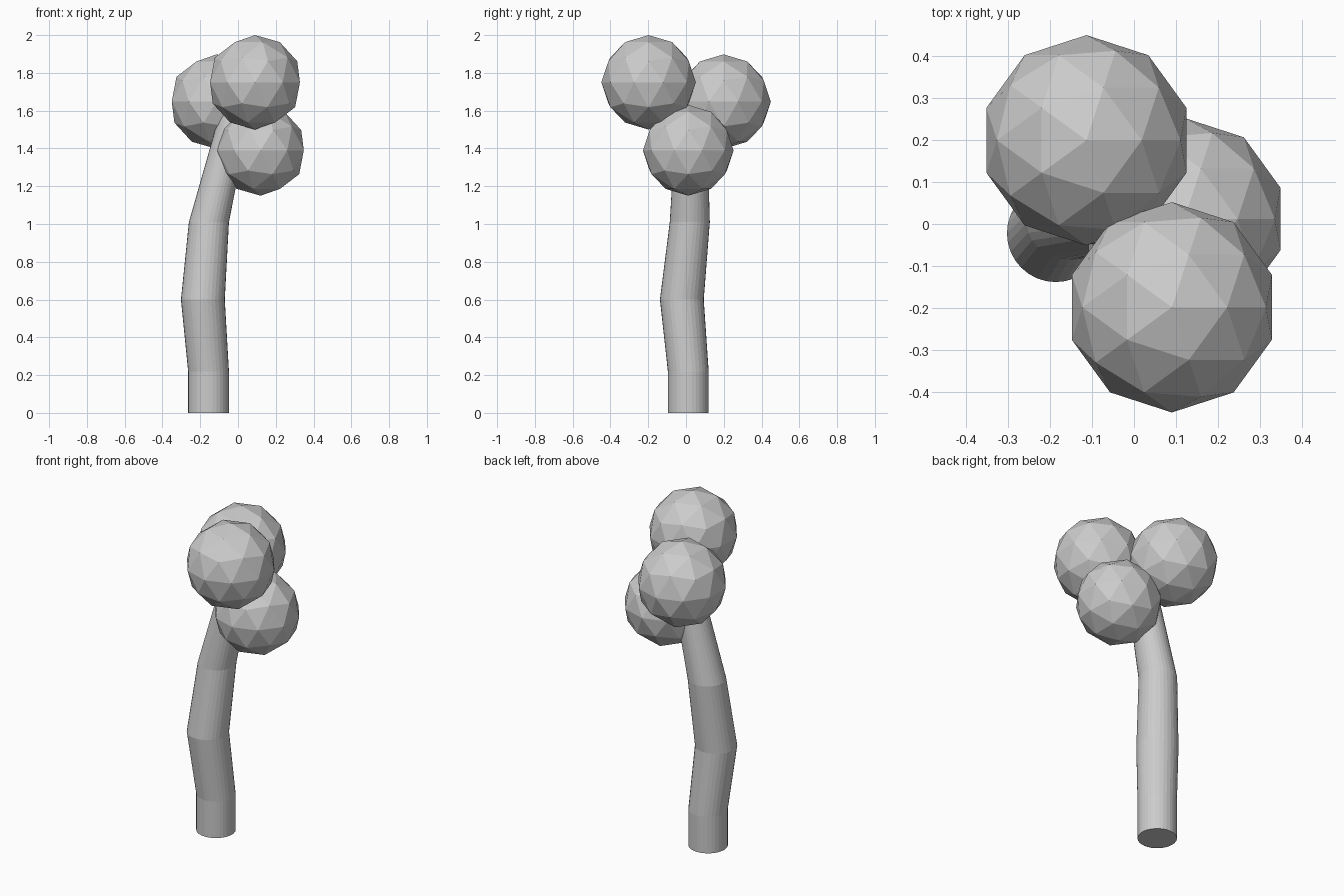
import bpy, bmesh
from math import cos, sin, tau

if "Cube" in bpy.data.objects:
    bpy.data.objects.remove(bpy.data.objects["Cube"])

SIDES = 32


def finish(bm, name):
    bmesh.ops.recalc_face_normals(bm, faces=bm.faces)
    mesh = bpy.data.meshes.new(name)
    bm.to_mesh(mesh)
    bm.free()
    obj = bpy.data.objects.new(name, mesh)
    bpy.context.collection.objects.link(obj)
    return obj


def trunk(name, stations):
    # Loft level rings along the bent centre line and cap both ends
    bm = bmesh.new()
    rings = []
    for x, y, z, r in stations:
        rings.append([bm.verts.new((x + r * cos(tau * i / SIDES),
                                    y + r * sin(tau * i / SIDES), z))
                      for i in range(SIDES)])
    for a, b in zip(rings, rings[1:]):
        for i in range(SIDES):
            j = (i + 1) % SIDES
            bm.faces.new((a[i], a[j], b[j], b[i]))
    bm.faces.new(rings[0])
    bm.faces.new(rings[-1])
    return finish(bm, name)


def foliage(name, centre, radius):
    # Flat-faced ball of leaves
    bm = bmesh.new()
    bmesh.ops.create_icosphere(bm, subdivisions=2, radius=radius)
    obj = finish(bm, name)
    obj.location = centre
    return obj


# Bent trunk: x, y, z, radius
trunk("trunk", [
    (-0.156, 0.012, 0.0, 0.108),
    (-0.156, 0.012, 0.22, 0.108),
    (-0.186, -0.022, 0.60, 0.116),
    (-0.154, 0.02, 1.01, 0.106),
    (-0.012, 0.03, 1.60, 0.08),
])

# Three leaf balls
foliage("foliage_front", (0.09, -0.198, 1.75), 0.25)
foliage("foliage_back", (-0.113, 0.199, 1.648), 0.25)
foliage("foliage_side", (0.12, 0.012, 1.39), 0.24)
